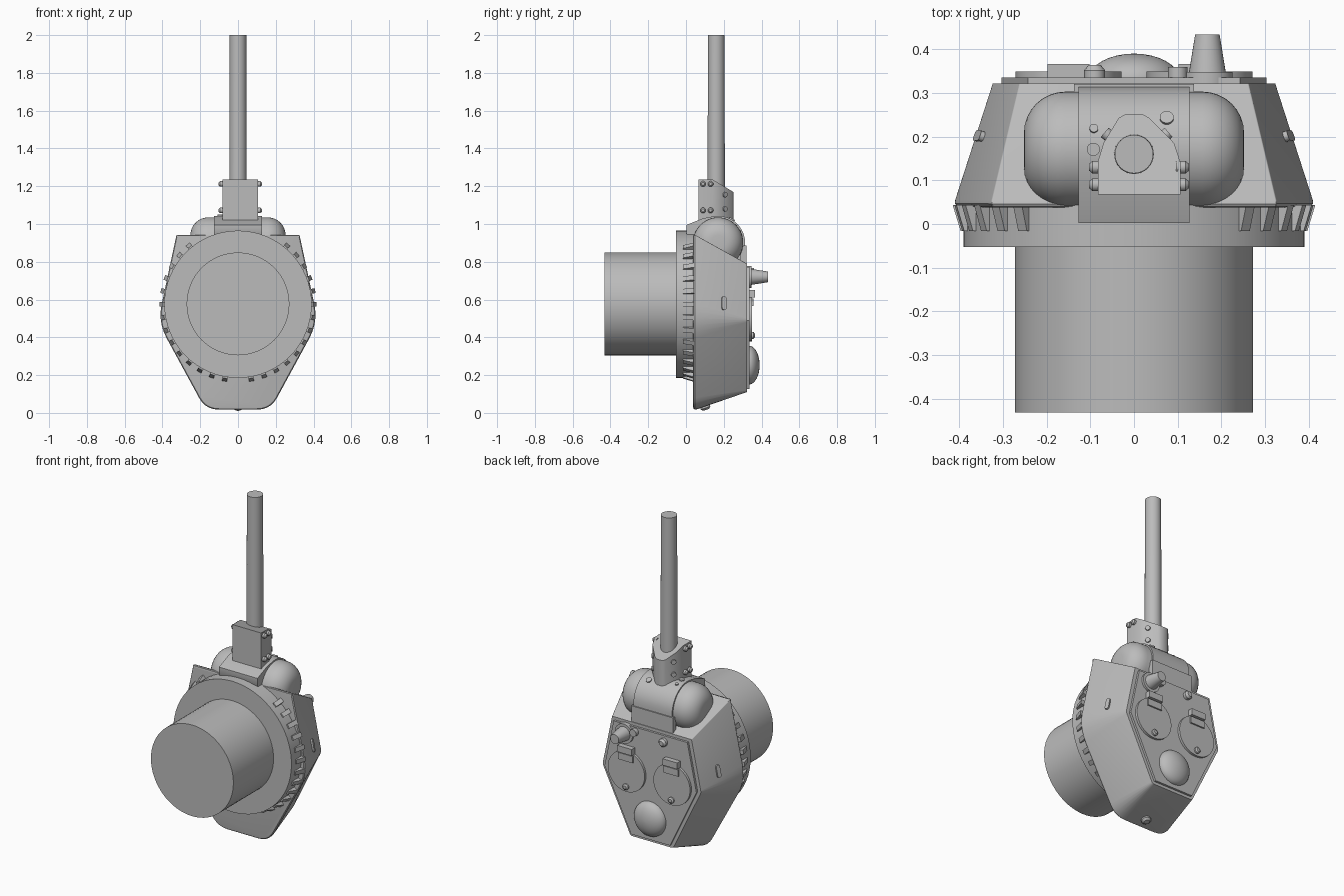
import bpy, bmesh
from math import sin, cos, pi, radians
from mathutils import Vector

if "Cube" in bpy.data.objects:
    bpy.data.objects.remove(bpy.data.objects["Cube"])

GREY = (0.5, 0.5, 0.5, 1)
mat = bpy.data.materials.new("plain grey")
mat.use_nodes = True
mat.diffuse_color = GREY
mat.node_tree.nodes["Principled BSDF"].inputs["Base Color"].default_value = GREY


def loft(name, rings, bevel=None):
    """Skin a row of equal-length point rings and cap both ends."""
    bm = bmesh.new()
    rows = [[bm.verts.new(p) for p in ring] for ring in rings]
    n = len(rows[0])
    for a, b in zip(rows, rows[1:]):
        for i in range(n):
            bm.faces.new((a[i], a[(i + 1) % n], b[(i + 1) % n], b[i]))
    bm.faces.new(rows[0])
    bm.faces.new(rows[-1])
    bmesh.ops.recalc_face_normals(bm, faces=bm.faces)
    if bevel:
        rim = [e for e in bm.edges if e.verts[0] in rows[0] and e.verts[1] in rows[0]]
        bmesh.ops.bevel(bm, geom=rim, offset=bevel, segments=3, profile=0.5, affect='EDGES')
    mesh = bpy.data.meshes.new(name)
    bm.to_mesh(mesh)
    bm.free()
    mesh.materials.append(mat)
    ob = bpy.data.objects.new(name, mesh)
    bpy.context.collection.objects.link(ob)
    bpy.ops.object.select_all(action='DESELECT')
    bpy.context.view_layer.objects.active = ob
    ob.select_set(True)
    bpy.ops.object.shade_smooth_by_angle(angle=radians(32))
    return ob


def lathe(name, origin, axis, profile, seg=32):
    """Turn (radius, distance) pairs about an axis."""
    axis = Vector(axis).normalized()
    side = axis.orthogonal().normalized()
    up = axis.cross(side)
    ring = lambda r, d: [Vector(origin) + axis * d
                         + (side * cos(2 * pi * i / seg) + up * sin(2 * pi * i / seg)) * r
                         for i in range(seg)]
    return loft(name, [ring(r, d) for r, d in profile])


def box(name, lo, hi):
    corners = [(lo[0], lo[1]), (hi[0], lo[1]), (hi[0], hi[1]), (lo[0], hi[1])]
    return loft(name, [[(x, y, z) for x, y in corners] for z in (lo[2], hi[2])])


def mirrored(half):
    return half + [(-x, z) for x, z in reversed(half)]


def rounded(points, radii, seg=5):
    """Round each corner of an outline with a quadratic arc."""
    out = []
    for i, p in enumerate(points):
        p = Vector(p)
        a = p + (Vector(points[i - 1]) - p).normalized() * radii[i]
        b = p + (Vector(points[(i + 1) % len(points)]) - p).normalized() * radii[i]
        for k in range(seg + 1):
            t = k / seg
            out.append(a * (1 - t) ** 2 + p * 2 * t * (1 - t) + b * t * t)
    return out


def level(points, y):
    return [(p[0], y, p[1]) for p in points]


# Turret body: rounded floor outline tapering to the roof outline
floor = rounded(mirrored([(0.33, 0.948), (0.43, 0.48), (0.175, 0.012)]),
                [0.004, 0.1, 0.075, 0.075, 0.1, 0.004])
roof = rounded(mirrored([(0.262, 0.79), (0.325, 0.49), (0.14, 0.11)]),
               [0.003, 0.012, 0.012, 0.012, 0.012, 0.003])
loft("turret_body", [level(floor, 0.038), level(roof, 0.322)], bevel=0.018)
plate = mirrored([(0.243, 0.772), (0.303, 0.49), (0.128, 0.127)])
loft("roof_plate", [level(plate, 0.31), level(plate, 0.335)])

# Turret ring, basket and ring teeth
RING_Z = 0.575
lathe("turret_ring", (0, 0, RING_Z), (0, 1, 0), [(0.39, -0.053), (0.39, 0.045)], 64)
lathe("turret_basket", (0, 0, 0.577), (0, 1, 0), [(0.272, -0.432), (0.272, -0.05)], 64)
for step in range(4, 33):
    a = radians(10 * step + 5 - 5)
    out, along = Vector((sin(a), 0, cos(a))), Vector((cos(a), 0, -sin(a)))
    centre = Vector((0, 0, RING_Z))
    if step in (18,):
        continue
    rings = []
    for y, reach in ((-0.016, 0.397), (0.043, 0.415)):
        rings.append([centre + out * r + along * w + Vector((0, y, 0))
                      for r, w in ((0.37, -0.013), (reach, -0.013), (reach, 0.013), (0.37, 0.013))])
    loft("ring_tooth", rings)

# Rounded mantlet drum
BEND, DRUM, HALF = 0.095, 0.133, 0.252
arc = [(DRUM - BEND + BEND * sin(t * pi / 16), HALF - BEND + BEND * cos(t * pi / 16))
       for t in range(9)]
lathe("mantlet_drum", (0, 0.17, 0.902), (1, 0, 0),
      [(r, -d) for r, d in arc] + [(r, d) for r, d in reversed(arc)], 48)

# Mantlet band wrapped over the drum
band = [(0.002, 0.95), (0.002, 0.995), (0.09, 1.03)]
band += [(0.17 + 0.143 * cos(radians(t)), 0.9 + 0.143 * sin(radians(t))) for t in range(100, -1, -10)]
band += [(0.316, 0.79), (0.1, 0.79)]
loft("mantlet_band", [[(x, y, z) for y, z in band] for x in (-0.127, 0.127)])
box("mantlet_lip", (-0.137, 0.288, 0.785), (0.137, 0.32, 0.885))
for x, y, r in ((-0.092, 0.218, 0.01), (-0.093, 0.171, 0.015), (0.075, 0.242, 0.016)):
    z = 0.9 + (0.143 ** 2 - (y - 0.17) ** 2) ** 0.5
    lathe("mantlet_plug", (x, y, z), (0, y - 0.17, z - 0.9), [(r, -0.01), (r, 0.006)], 16)

# Gun clamp block with sloped upper end
clamp = [(-0.083, 0.067), (0.106, 0.067), (0.106, 0.142), (0.092, 0.185), (0.035, 0.243),
         (0.018, 0.252), (-0.018, 0.252), (-0.035, 0.243), (-0.07, 0.185), (-0.083, 0.142)]
loft("gun_clamp", [[(x, y, 0.99) for x, y in clamp],
                   [(x, y, 1.235 - max(0, y - 0.142) * 0.6) for x, y in clamp]])
for z in (1.072, 1.212):
    for y in (0.09, 0.13):
        for x, s in ((-0.083, -1), (0.106, 1)):
            lathe("clamp_bolt", (x, y, z), (s, 0, 0), [(0.015, -0.01), (0.015, 0.012), (0.008, 0.02)], 12)
for z in (1.08, 1.155):
    for x, s in ((-0.058, -1), (0.07, 1)):
        lathe("cheek_bolt", (x, 0.202, z), (s, 0.85, 0), [(0.014, -0.01), (0.014, 0.012)], 12)

# Gun barrel
lathe("gun_barrel", (0, 0.16, 0), (0, 0, 1), [(0.046, 1.0), (0.044, 2.0)], 32)

# Roof hatches with hinges and handles
for s in (-1, 1):
    x = 0.15 * s
    lathe("hatch", (x, 0, 0.5), (0, 1, 0), [(0.121, 0.325), (0.121, 0.349)], 40)
    box("hatch_hinge", (x - 0.048, 0.33, 0.565), (x + 0.048, 0.358, 0.605))
    box("hinge_cover", (x - 0.048, 0.33, 0.612), (x + 0.048, 0.366, 0.65))
    lathe("hatch_handle", (x, 0, 0.41), (0, 1, 0), [(0.018, 0.34), (0.018, 0.358), (0.01, 0.364)], 16)

# Ventilator dome
lathe("ventilator_dome", (0, 0.333, 0.253), (0, 1, 0),
      [(0.103, -0.01)] + [(0.103 * cos(t * pi / 16), 0.057 * sin(t * pi / 16)) for t in range(8)]
      + [(0.004, 0.057)], 40)

# Antenna base and small roof fittings
lathe("antenna_base", (0.168, 0, 0.72), (0, 1, 0),
      [(0.058, 0.32), (0.058, 0.348), (0.042, 0.348), (0.028, 0.434)], 32)
lathe("roof_plug", (0.1, 0, 0.745), (0, 1, 0), [(0.022, 0.32), (0.022, 0.36)], 16)
lathe("roof_periscope", (-0.09, 0, 0.735), (0, 1, 0), [(0.024, 0.32), (0.024, 0.352), (0.014, 0.364)], 16)

# Side ports and rear plug
for s in (-1, 1):
    normal = Vector((s, 0.36, 0.2)).normalized()
    run = Vector((-0.2 * s, 0, 1)).normalized()
    across = normal.cross(run)
    mid = Vector((0.351 * s, 0.2, 0.58))
    slot = [(0.025 * (1 if i < 8 else -1) + 0.012 * sin(i * pi / 7 if i < 8 else pi + (i - 8) * pi / 7),
             0.012 * cos(i * pi / 7 if i < 8 else pi + (i - 8) * pi / 7)) for i in range(16)]
    loft("side_port", [[mid + normal * h + run * u + across * v for u, v in slot] for h in (-0.02, 0.009)])
lathe("rear_plug", (0, 0.1, 0.037), (0, 0.33, -1),
      [(0.027, -0.01), (0.027, 0.012), (0.016, 0.022)], 20)
